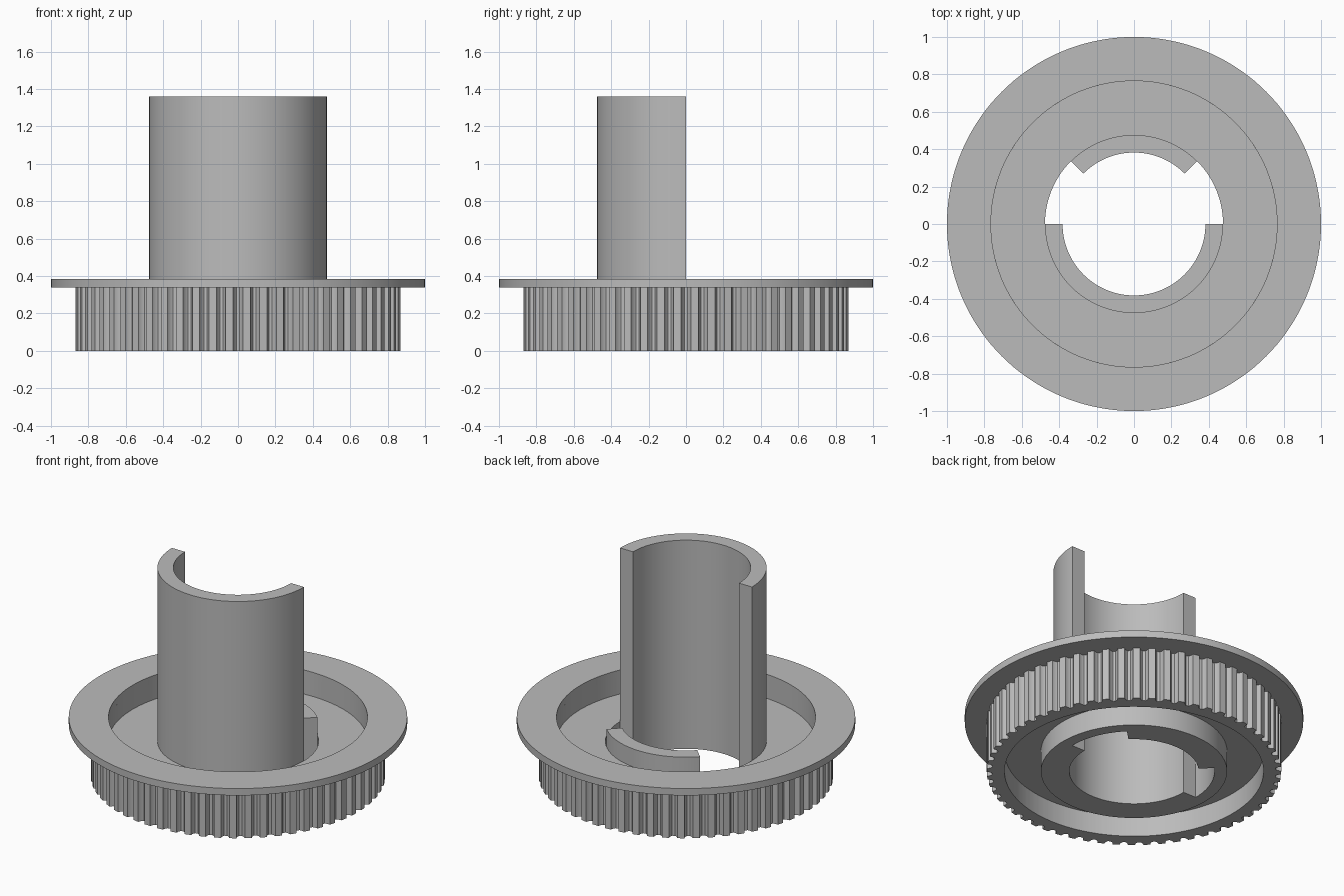
import bpy, bmesh, math

if "Cube" in bpy.data.objects:
    bpy.data.objects.remove(bpy.data.objects["Cube"])

GREY = (0.5, 0.5, 0.5, 1)
grey = bpy.data.materials.new("plain_grey")
grey.use_nodes = True
grey.diffuse_color = GREY
grey.node_tree.nodes["Principled BSDF"].inputs["Base Color"].default_value = GREY

BORE, SLEEVE, HUB, RIM, TOOTH, FLANGE = 0.382, 0.476, 0.55, 0.765, 0.87, 1.0
WEB_LOW, WEB_TOP, RIM_TOP, FLANGE_TOP = 0.136, 0.228, 0.34, 0.385
TUBE_TOP, STUB_TOP = 1.36, 0.345


def sweep(name, stations, closed=True):
    """Join (angle, [(r, z), ...]) sections around the z axis into a solid."""
    bm = bmesh.new()
    rings = [[bm.verts.new((r * math.cos(a), r * math.sin(a), z)) for r, z in pts]
             for a, pts in stations]
    pairs = list(zip(rings, rings[1:]))
    if closed:
        pairs.append((rings[-1], rings[0]))
    else:
        bm.faces.new(rings[0])
        bm.faces.new(rings[-1])
    for p, q in pairs:
        for i in range(len(p)):
            j = (i + 1) % len(p)
            bm.faces.new((p[i], q[i], q[j], p[j]))
    bmesh.ops.recalc_face_normals(bm, faces=bm.faces)
    mesh = bpy.data.meshes.new(name)
    bm.to_mesh(mesh)
    bm.free()
    mesh.materials.append(grey)
    obj = bpy.data.objects.new(name, mesh)
    bpy.context.collection.objects.link(obj)
    bpy.ops.object.select_all(action="DESELECT")
    obj.select_set(True)
    bpy.context.view_layer.objects.active = obj
    bpy.ops.object.shade_smooth_by_angle(angle=math.radians(30))
    return obj


def box(r0, r1, z0, z1):
    return [(r0, z0), (r1, z0), (r1, z1), (r0, z1)]


def lathe(name, profile, start=0, end=360, steps=144):
    full = end - start == 360
    count = steps if full else steps + 1
    sweep(name, [(math.radians(start + (end - start) * i / steps), profile)
                 for i in range(count)], full)


# Flange, and the web with its hub collar
lathe("flange", box(RIM, FLANGE, RIM_TOP, FLANGE_TOP))
lathe("web_and_hub", [(SLEEVE, 0), (HUB, 0), (HUB, WEB_LOW), (RIM, WEB_LOW),
                      (RIM, WEB_TOP), (SLEEVE, WEB_TOP)])

# Half tube at the front and short key arc at the back
lathe("half_tube", box(BORE, SLEEVE, 0, TUBE_TOP), 180, 360, 72)
lathe("key_arc", box(BORE, SLEEVE, 0, STUB_TOP), 45, 135, 36)

# Toothed rim: one rounded groove per pitch
TEETH = 60
groove = [(-0.28, 0), (-0.22, 0.02), (-0.1, 0.032), (0.1, 0.032), (0.22, 0.02), (0.28, 0)]
sweep("toothed_rim", [((t + f) * math.tau / TEETH, box(RIM, TOOTH - d, 0, RIM_TOP))
                      for t in range(TEETH) for f, d in groove])
